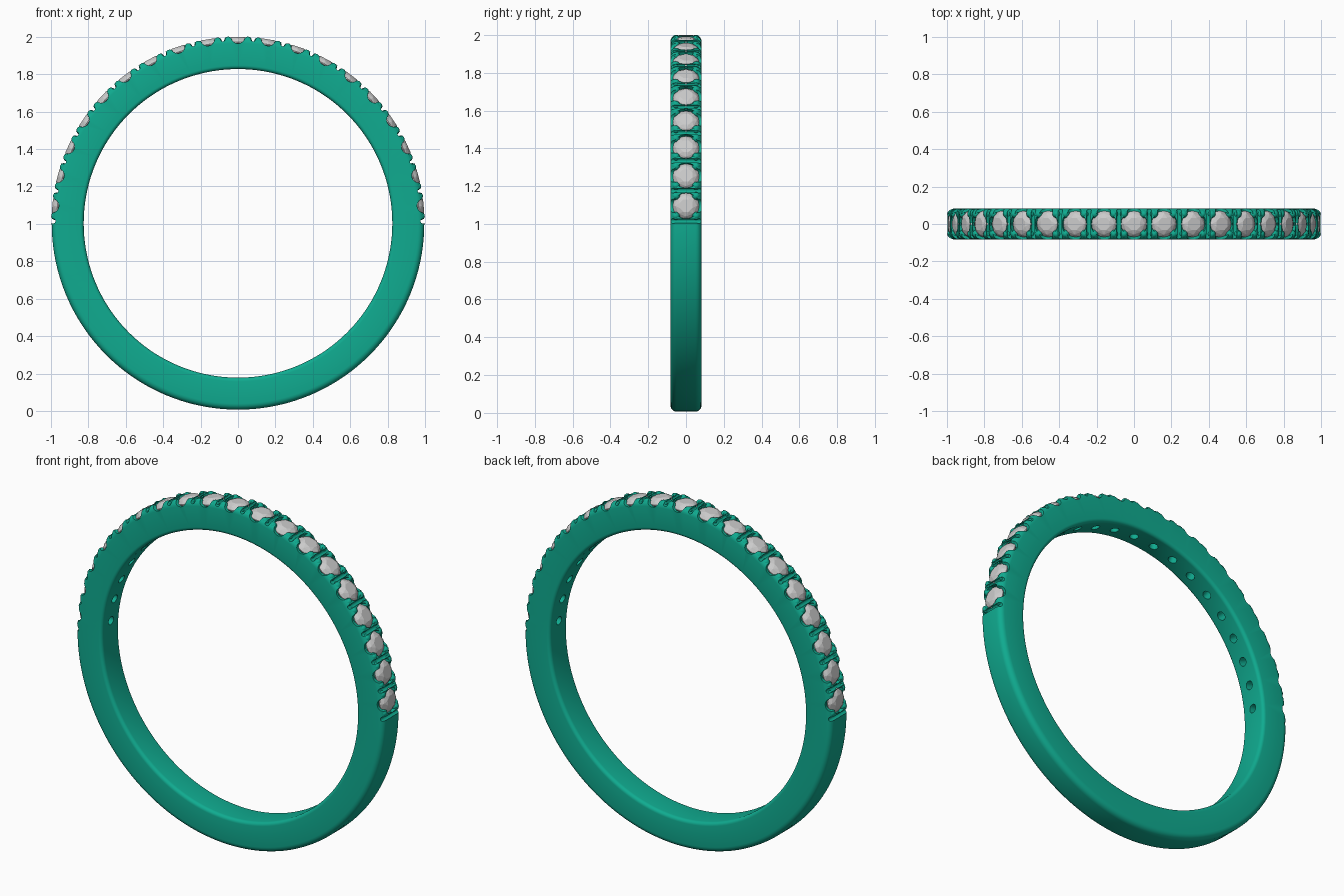
import bpy, bmesh
from math import pi, sin, cos, radians
from mathutils import Matrix, Vector

if "Cube" in bpy.data.objects:
    bpy.data.objects.remove(bpy.data.objects["Cube"])

CENTRE = Matrix.Translation((0, 0, 1.003))
R_IN, R_OUT, HALF_W = 0.825, 0.996, 0.082
STEP = radians(9.4)
STONES = [i * STEP for i in range(-9, 10)]
GAPS = [(i + 0.5) * STEP for i in range(-10, 10)]

metal = bpy.data.materials.new("green_metal")
metal.diffuse_color = (0.005, 0.41, 0.28, 1)
metal.use_nodes = True
metal.node_tree.nodes["Principled BSDF"].inputs["Base Color"].default_value = metal.diffuse_color


def frame(a):
    """Local z points outward at angle a from the top of the ring."""
    return CENTRE @ Matrix.Rotation(a, 4, 'Y')


def finish(name, bm, mat=None):
    bmesh.ops.recalc_face_normals(bm, faces=bm.faces)
    me = bpy.data.meshes.new(name)
    bm.to_mesh(me)
    bm.free()
    ob = bpy.data.objects.new(name, me)
    bpy.context.collection.objects.link(ob)
    if mat:
        me.materials.append(mat)
    return ob


def smooth(ob, angle):
    bpy.ops.object.select_all(action='DESELECT')
    bpy.context.view_layer.objects.active = ob
    ob.select_set(True)
    bpy.ops.object.shade_smooth_by_angle(angle=radians(angle))


def lathe(bm, profile, m, n=24):
    """Capped solid of (radius, height) rings around local z."""
    rings = [[bm.verts.new(m @ Vector((r * cos(2 * pi * k / n), r * sin(2 * pi * k / n), h)))
              for k in range(n)] for r, h in profile]
    for a, b in zip(rings, rings[1:]):
        for k in range(n):
            bm.faces.new((a[k], a[(k + 1) % n], b[(k + 1) % n], b[k]))
    bm.faces.new(rings[0])
    bm.faces.new(rings[-1])


# Band: rounded rectangular section swept around the finger
section = []
for cx, cy, r, start in ((R_OUT, HALF_W, 0.032, 0), (R_IN, HALF_W, 0.02, 90),
                         (R_IN, -HALF_W, 0.02, 180), (R_OUT, -HALF_W, 0.032, 270)):
    ox = cx - r if cx == R_OUT else cx + r
    oy = cy - r if cy > 0 else cy + r
    for k in range(6):
        t = radians(start + 18 * k)
        section.append((ox + r * cos(t), oy + r * sin(t)))
bm = bmesh.new()
N = 144
loops = [[bm.verts.new(frame(2 * pi * i / N) @ Vector((0, y, r))) for r, y in section]
         for i in range(N)]
for i in range(N):
    a, b = loops[i], loops[(i + 1) % N]
    for k in range(len(section)):
        j = (k + 1) % len(section)
        bm.faces.new((a[k], a[j], b[j], b[k]))
band = finish("band", bm, metal)

# Cutters: stone seats with drilled holes, side scallops, notches between stones
seats, scallops, notches = bmesh.new(), bmesh.new(), bmesh.new()
for a in STONES:
    lathe(seats, [(0.024, 0.78), (0.024, 0.918), (0.069, 0.962), (0.069, 1.05)], frame(a))
    across = frame(a) @ Matrix.Translation((0, 0, 1.0)) @ Matrix.Rotation(pi / 2, 4, 'X')
    lathe(scallops, [(0.038, -0.12), (0.038, 0.12)], across, 28)
for a in GAPS:
    across = frame(a) @ Matrix.Translation((0, 0, 0.989)) @ Matrix.Rotation(pi / 2, 4, 'X')
    lathe(notches, [(0.013, -0.12), (0.013, 0.12)], across, 18)

bpy.context.view_layer.objects.active = band
for name, bm in (("seat_cutter", seats), ("scallop_cutter", scallops), ("notch_cutter", notches)):
    cutter = finish(name, bm)
    cutter.hide_render = True
    mod = band.modifiers.new(name, 'BOOLEAN')
    mod.operation = 'DIFFERENCE'
    mod.solver = 'EXACT'
    mod.object = cutter
    bpy.ops.object.modifier_apply(modifier=name)
    bpy.data.objects.remove(cutter)
smooth(band, 35)

# Prongs: four round-tipped posts holding every stone
bm = bmesh.new()
for a in STONES:
    for sx in (-1, 1):
        for sy in (-1, 1):
            tip = [(0.021 * cos(radians(t)), 0.977 + 0.021 * sin(radians(t)))
                   for t in (0, 20, 40, 60, 80)]
            lathe(bm, [(0.021, 0.935)] + tip,
                  frame(a) @ Matrix.Translation((0.053, sy * 0.053, 0))
                  if sx > 0 else frame(a) @ Matrix.Translation((-0.053, sy * 0.053, 0)), 14)
smooth(finish("prongs", bm, metal), 40)

# Stones: faceted round cut, hull of table, crown, girdle and culet
bm = bmesh.new()
for r, h, n, turn in ((0.036, 0.997, 8, 0.5), (0.057, 0.987, 8, 0),
                      (0.07, 0.970, 16, 0), (0.07, 0.965, 16, 0)):
    for k in range(n):
        t = 2 * pi * (k + turn) / n
        bm.verts.new((r * cos(t), r * sin(t), h))
bm.verts.new((0, 0, 0.915))
bmesh.ops.convex_hull(bm, input=bm.verts)
first = finish("stone_01", bm)
first.matrix_world = frame(STONES[0])
for i, a in enumerate(STONES[1:], 2):
    stone = bpy.data.objects.new(f"stone_{i:02d}", first.data)
    stone.matrix_world = frame(a)
    bpy.context.collection.objects.link(stone)
